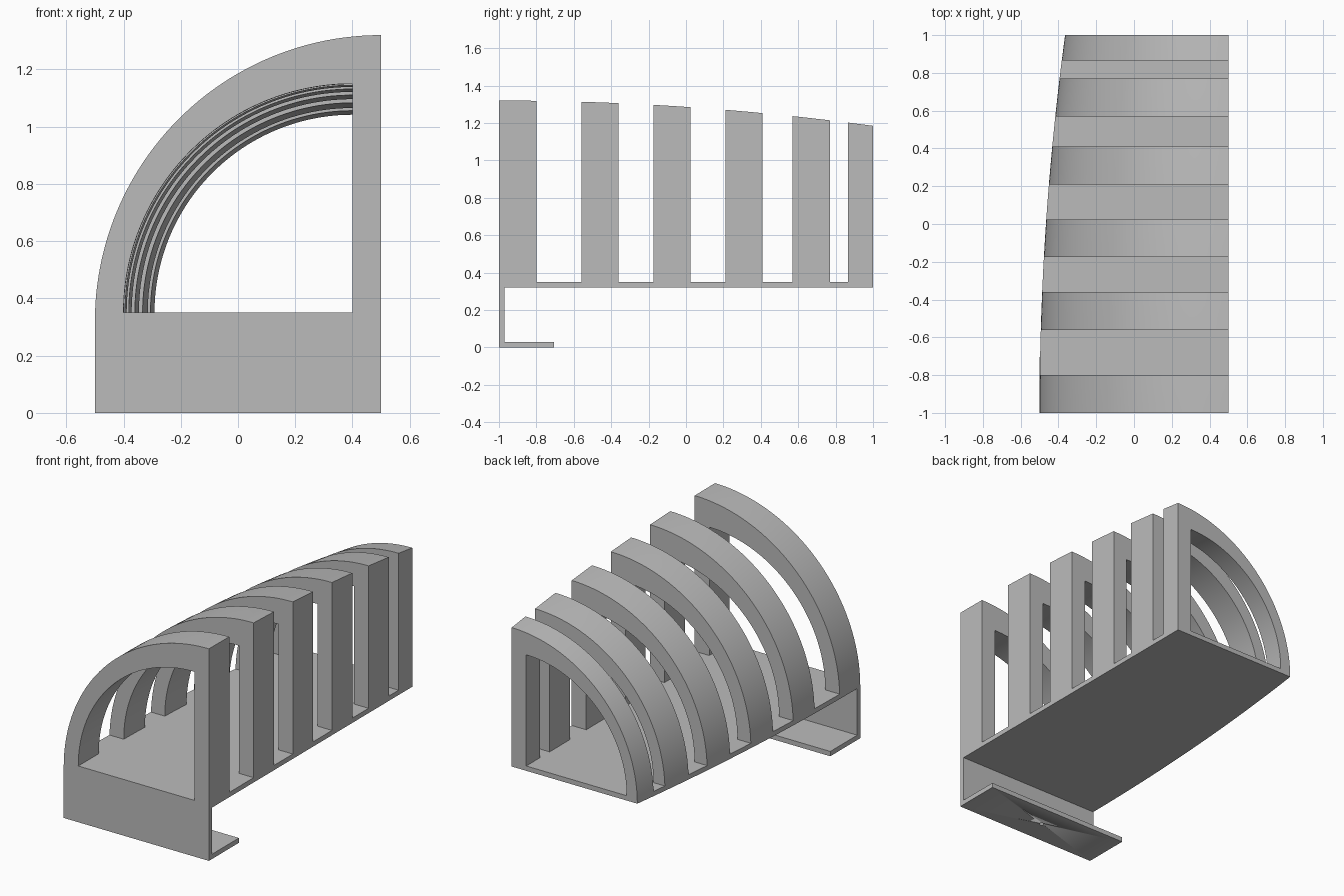
import bpy, bmesh, math

cube = bpy.data.objects.get("Cube")
if cube:
    bpy.data.objects.remove(cube, do_unlink=True)

grey = bpy.data.materials.new("plain grey")
grey.use_nodes = True
colour = (0.5, 0.5, 0.5, 1)
grey.diffuse_color = colour
grey.node_tree.nodes["Principled BSDF"].inputs["Base Color"].default_value = colour

SEGMENTS = 48
WALL, BOTTOM, FLOOR = 0.5, 0.32, 0.35


def radius(y):
    """Outer arch radius, shrinking gently towards the back."""
    return 1 - 0.0338 * (y + 1) ** 2


def quarter(cx, cz, r):
    """Corner point followed by the quarter arc from top to left."""
    angles = [math.pi / 2 * (1 + i / SEGMENTS) for i in range(SEGMENTS + 1)]
    return [(cx, cz)] + [(cx + r * math.cos(a), cz + r * math.sin(a)) for a in angles]


def finish(name, bm):
    bmesh.ops.recalc_face_normals(bm, faces=bm.faces)
    mesh = bpy.data.meshes.new(name)
    bm.to_mesh(mesh)
    bm.free()
    obj = bpy.data.objects.new(name, mesh)
    bpy.context.collection.objects.link(obj)
    mesh.materials.append(grey)
    bpy.ops.object.select_all(action='DESELECT')
    obj.select_set(True)
    bpy.context.view_layer.objects.active = obj
    bpy.ops.object.shade_smooth_by_angle(angle=math.radians(30))
    return obj


def steps(y0, y1, n):
    return [y0 + (y1 - y0) * i / n for i in range(n + 1)]


def strip(bm, a, b):
    """Quads joining two closed loops."""
    for i in range(len(a)):
        j = (i + 1) % len(a)
        bm.faces.new((a[i], a[j], b[j], b[i]))


def rib(name, y0, y1):
    """Hollow quarter-arch frame lofted along y."""
    bm = bmesh.new()
    slices = []
    for y in steps(y0, y1, 3):
        r = radius(y)
        loops = quarter(WALL, BOTTOM, r), quarter(WALL - 0.1, FLOOR, 0.8 * r)
        slices.append([[bm.verts.new((x, y, z)) for x, z in loop] for loop in loops])
    for a, b in zip(slices, slices[1:]):
        strip(bm, a[0], b[0])
        strip(bm, a[1], b[1])
    for end in (slices[0], slices[-1]):
        strip(bm, *end)
    finish(name, bm)


def floor(name, y0, y1):
    """Thin slab between two ribs, its left edge following the arch."""
    bm = bmesh.new()
    slices = []
    for y in steps(y0, y1, 3):
        left = WALL - radius(y)
        section = [(left, BOTTOM), (WALL, BOTTOM), (WALL, FLOOR), (left, FLOOR)]
        slices.append([bm.verts.new((x, y, z)) for x, z in section])
    for a, b in zip(slices, slices[1:]):
        strip(bm, a, b)
    bm.faces.new(slices[0])
    bm.faces.new(slices[-1])
    finish(name, bm)


# Ribs with floor slabs in the gaps
ribs = [(-1, -0.8), (-0.56, -0.36), (-0.175, 0.025), (0.21, 0.41), (0.57, 0.77), (0.865, 1)]
for i, (y0, y1) in enumerate(ribs):
    rib(f"rib_{i + 1}", y0, y1)
    if i + 1 < len(ribs):
        floor(f"floor_{i + 1}", y1, ribs[i + 1][0])

# L-shaped mounting bracket under the front rib
bm = bmesh.new()
profile = [(-1, 0), (-0.705, 0), (-0.705, 0.03), (-0.97, 0.03), (-0.97, BOTTOM), (-1, BOTTOM)]
ends = [[bm.verts.new((x, y, z)) for y, z in profile] for x in (-WALL, WALL)]
strip(bm, *ends)
for end in ends:
    bm.faces.new(end)
bracket = finish("mounting_bracket", bm)

# Screw hole through the lip
bm = bmesh.new()
bmesh.ops.create_cone(bm, cap_ends=True, segments=24, radius1=0.013, radius2=0.013, depth=0.1)
bmesh.ops.translate(bm, verts=bm.verts, vec=(0, -0.85, 0.015))
cutter = finish("hole_cutter", bm)
cutter.hide_render = True
cut = bracket.modifiers.new("screw hole", 'BOOLEAN')
cut.operation = 'DIFFERENCE'
cut.solver = 'EXACT'
cut.object = cutter
bpy.context.view_layer.objects.active = bracket
bpy.ops.object.modifier_apply(modifier=cut.name)
bpy.data.objects.remove(cutter, do_unlink=True)
